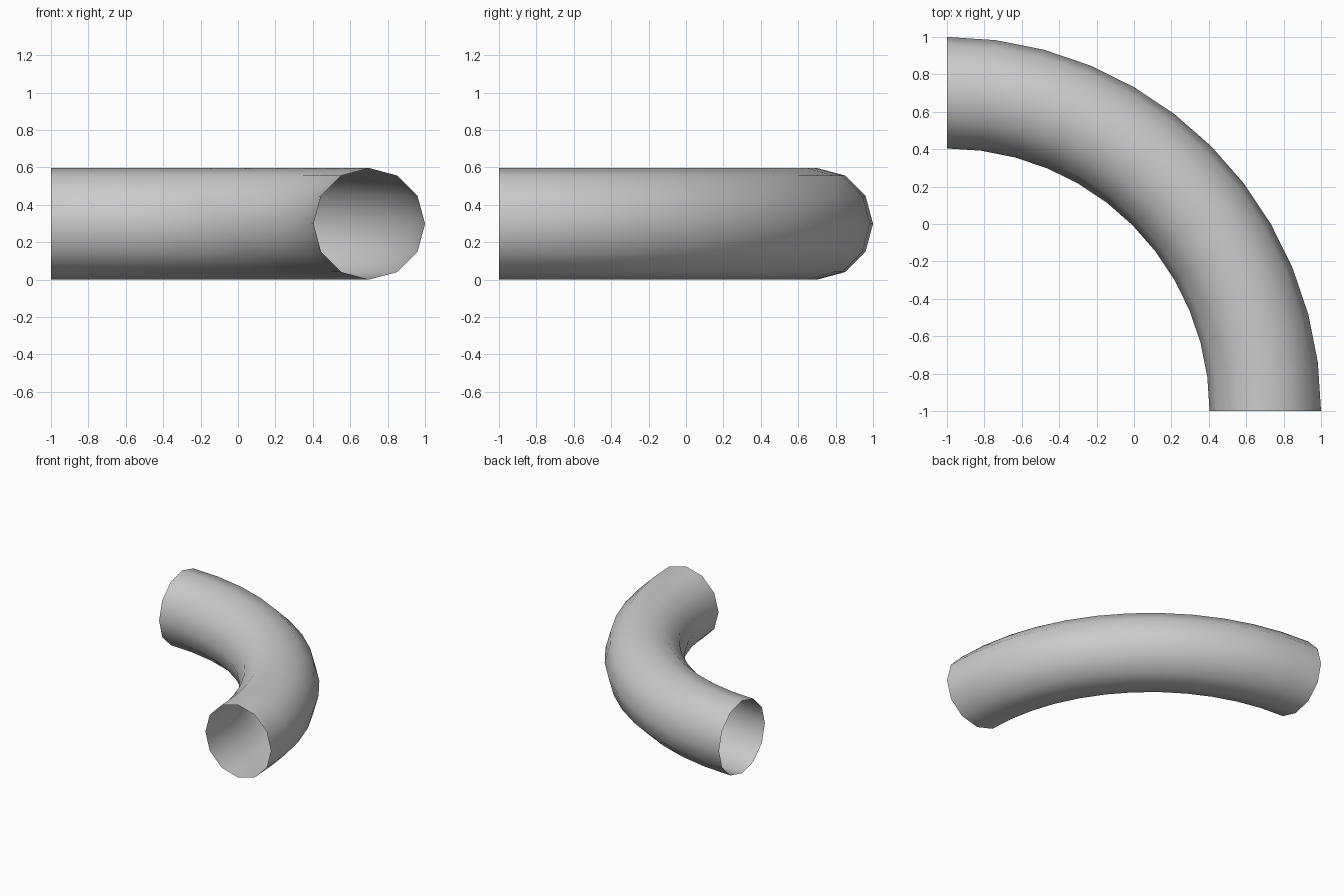
import bpy, bmesh
from math import radians
from mathutils import Matrix, Vector

if "Cube" in bpy.data.objects:
    bpy.data.objects.remove(bpy.data.objects["Cube"])

SIDES, STEPS = 12, 12
MINOR = 0.298
MAJOR = 2.0 - MINOR
CORNER = Vector((-1, -1, MINOR))   # centre of the bend

# Pipe elbow: open 12-sided ring swept through a quarter turn
bm = bmesh.new()
ring = Matrix.Translation(CORNER + Vector((MAJOR, 0, 0))) @ Matrix.Rotation(radians(90), 4, 'X')
bmesh.ops.create_circle(bm, segments=SIDES, radius=MINOR, cap_ends=False, matrix=ring)
bmesh.ops.spin(bm, geom=bm.verts[:] + bm.edges[:], cent=CORNER, axis=(0, 0, 1),
               angle=radians(90), steps=STEPS, use_duplicate=False)
bmesh.ops.remove_doubles(bm, verts=bm.verts[:], dist=1e-4)

# Make the faces point away from the pipe's centre line
bm.faces.ensure_lookup_table()
bm.normal_update()
f = bm.faces[0]
c = f.calc_center_median()
arm = c - CORNER
arm.z = 0
if f.normal.dot(c - (CORNER + arm.normalized() * MAJOR)) < 0:
    bmesh.ops.reverse_faces(bm, faces=bm.faces[:])
for face in bm.faces:
    face.smooth = True

mesh = bpy.data.meshes.new("pipe_elbow")
bm.to_mesh(mesh)
bm.free()
bpy.context.collection.objects.link(bpy.data.objects.new("pipe_elbow", mesh))
